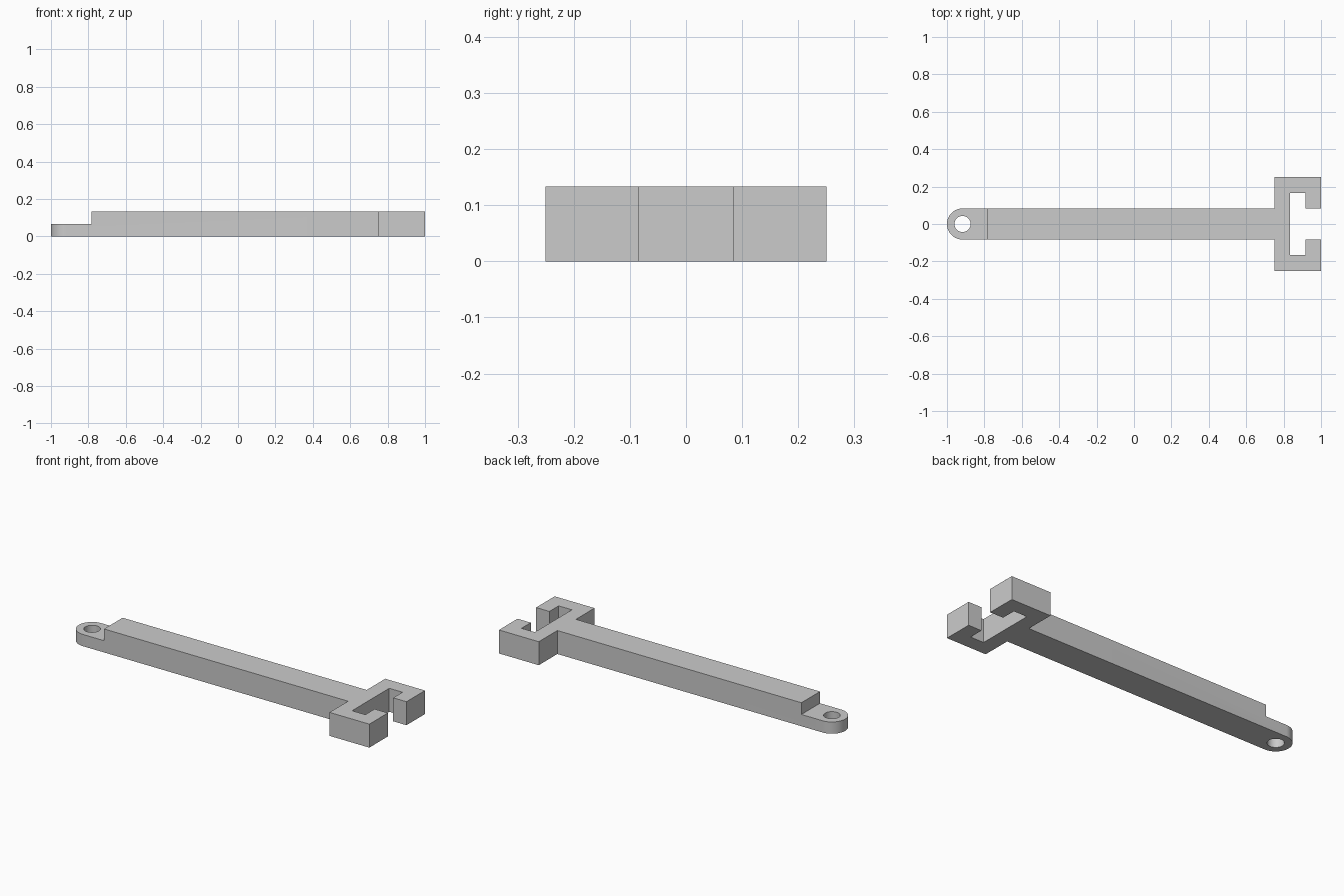
import bpy, bmesh, math

if "Cube" in bpy.data.objects:
    bpy.data.objects.remove(bpy.data.objects["Cube"])

U = 1 / 12           # base module of the part
H = 1.6 * U          # full thickness
TAB_H = 0.8 * U      # thickness of the eyelet tab


def prism(name, outline, z0, z1):
    """Extrude a closed counter-clockwise outline from z0 to z1."""
    bm = bmesh.new()
    face = bm.faces.new([bm.verts.new((x, y, z0)) for x, y in outline])
    ext = bmesh.ops.extrude_face_region(bm, geom=[face])
    verts = [v for v in ext["geom"] if isinstance(v, bmesh.types.BMVert)]
    bmesh.ops.translate(bm, verts=verts, vec=(0, 0, z1 - z0))
    bmesh.ops.recalc_face_normals(bm, faces=bm.faces)
    mesh = bpy.data.meshes.new(name)
    bm.to_mesh(mesh)
    bm.free()
    obj = bpy.data.objects.new(name, mesh)
    bpy.context.collection.objects.link(obj)
    return obj


def arc(cx, r, a0, a1, n):
    return [(cx + r * math.cos(a0 + (a1 - a0) * i / n),
             r * math.sin(a0 + (a1 - a0) * i / n)) for i in range(n + 1)]


def cut(target, cutter):
    mod = target.modifiers.new(cutter.name, 'BOOLEAN')
    mod.operation = 'DIFFERENCE'
    mod.solver = 'EXACT'
    mod.object = cutter
    bpy.context.view_layer.objects.active = target
    bpy.ops.object.modifier_apply(modifier=mod.name)
    bpy.data.objects.remove(cutter)


# Arm and slotted C-shaped head: lower half, mirrored for the upper half
half = [(9, -1), (9, -3), (12, -3), (12, -1), (11, -1), (11, -2), (10, -2)]
half = [(x * U, y * U) for x, y in half]
upper = [(x, -y) for x, y in reversed(half)]
eye_x = -11 * U
rounded_end = arc(eye_x, U, math.pi / 2, 3 * math.pi / 2, 32)
arm = prism("clip_arm", half + upper + rounded_end, 0, H)

# Step down to the thin tab
step_x = -9.4 * U
step = prism("step_cutter", [(-1.2, -0.2), (step_x, -0.2), (step_x, 0.2), (-1.2, 0.2)], TAB_H, 0.3)
cut(arm, step)

# Eyelet hole through the tab
hole = prism("hole_cutter", arc(eye_x, 0.043, 0, 2 * math.pi, 48)[:-1], -0.1, 0.3)
cut(arm, hole)

# Smooth the round walls, keep the edges crisp
bpy.ops.object.select_all(action='DESELECT')
arm.select_set(True)
bpy.context.view_layer.objects.active = arm
bpy.ops.object.shade_smooth_by_angle(angle=math.radians(30))
